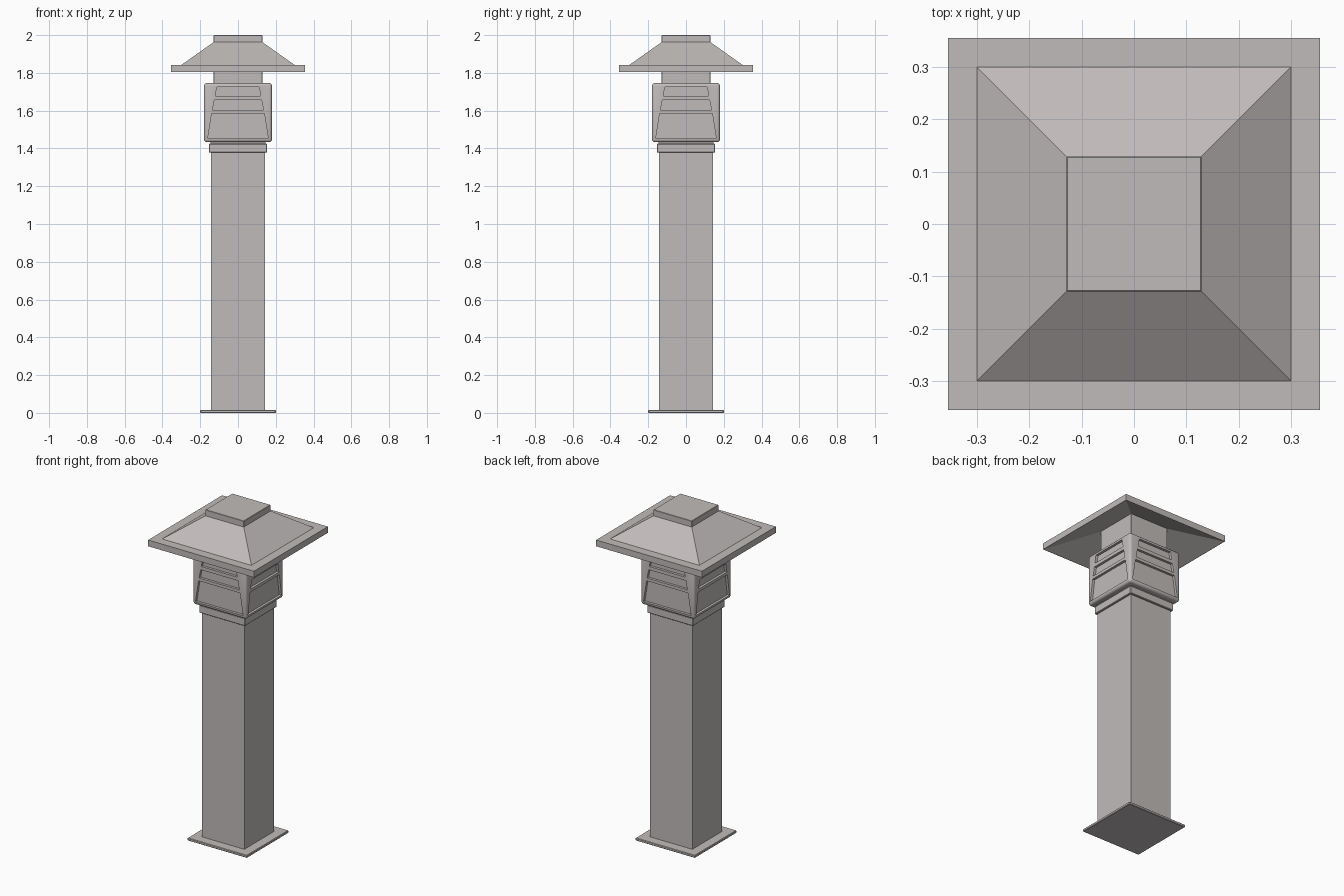
import bpy, bmesh, math
from mathutils import Matrix

cube = bpy.data.objects.get("Cube")
if cube:
    bpy.data.objects.remove(cube, do_unlink=True)

# One painted metal colour for everything
metal = bpy.data.materials.new("warm grey metal")
colour = (0.53, 0.50, 0.49, 1)
metal.use_nodes = True
metal.diffuse_color = colour
metal.node_tree.nodes["Principled BSDF"].inputs["Base Color"].default_value = colour


def add_object(name, bm):
    bmesh.ops.recalc_face_normals(bm, faces=bm.faces)
    mesh = bpy.data.meshes.new(name)
    bm.to_mesh(mesh)
    bm.free()
    mesh.materials.append(metal)
    obj = bpy.data.objects.new(name, mesh)
    bpy.context.collection.objects.link(obj)
    return obj


def square_loft(name, profile, closed=False):
    """Loft square rings through (half width, height) points."""
    bm = bmesh.new()
    corners = [(-1, -1), (1, -1), (1, 1), (-1, 1)]
    rings = [[bm.verts.new((sx * w, sy * w, z)) for sx, sy in corners] for w, z in profile]
    pairs = list(zip(rings, rings[1:]))
    if closed:
        pairs.append((rings[-1], rings[0]))
    else:
        bm.faces.new(rings[0])
        bm.faces.new(rings[-1])
    for a, b in pairs:
        for i in range(4):
            j = (i + 1) % 4
            bm.faces.new((a[i], a[j], b[j], b[i]))
    return add_object(name, bm)


def bevel(obj, width, segments):
    mod = obj.modifiers.new("Rounded edges", 'BEVEL')
    mod.width = width
    mod.segments = segments


def apply_modifiers(obj):
    bpy.context.view_layer.objects.active = obj
    for mod in list(obj.modifiers):
        bpy.ops.object.modifier_apply(modifier=mod.name)


# Base plate, post and stepped collar
bevel(square_loft("base_plate", [(0.2, 0), (0.2, 0.016)]), 0.003, 1)
square_loft("post", [(0.142, 0.016), (0.142, 1.38)])
bevel(square_loft("collar", [(0.154, 1.378), (0.154, 1.425)]), 0.003, 1)
square_loft("collar_groove", [(0.145, 1.425), (0.145, 1.434)])

# Lamp housing with rounded edges
housing = square_loft("lamp_housing", [(0.18, 1.433), (0.18, 1.746)])
bevel(housing, 0.015, 3)

# Tapered louvre recesses: bottom height, top height, bottom and top half widths
louvres = [(1.453, 1.585, 0.16, 0.139),
           (1.603, 1.656, 0.135, 0.125),
           (1.677, 1.725, 0.12, 0.112)]
depth = 0.015
bm = bmesh.new()
for side in range(4):
    turn = Matrix.Rotation(side * math.pi / 2, 3, 'Z')
    for low, high, wide, narrow in louvres:
        outline = [(-wide, low), (wide, low), (narrow, high), (-narrow, high)]
        inner, outer = [[bm.verts.new(turn @ Matrix.Translation((x, y, z)).to_translation())
                         for x, z in outline] for y in (depth - 0.18, -0.2)]
        bm.faces.new(inner)
        bm.faces.new(outer)
        for i in range(4):
            j = (i + 1) % 4
            bm.faces.new((inner[i], inner[j], outer[j], outer[i]))
cutter = add_object("louvre_cutter", bm)
cutter.hide_render = True
cut = housing.modifiers.new("Louvre recesses", 'BOOLEAN')
cut.operation = 'DIFFERENCE'
cut.solver = 'EXACT'
cut.object = cutter
apply_modifiers(housing)
bpy.data.objects.remove(cutter, do_unlink=True)

# Neck running up through the roof to the square cap
bevel(square_loft("neck_and_cap", [(0.129, 1.74), (0.129, 2)]), 0.002, 1)

# Flared roof shell, hollow underneath
square_loft("roof", [(0.12, 1.965), (0.129, 1.963), (0.3, 1.842), (0.355, 1.842),
                     (0.355, 1.804), (0.35, 1.804), (0.12, 1.905)], closed=True)

# Smooth the rounded housing while keeping its edges crisp
bpy.ops.object.select_all(action='DESELECT')
housing.select_set(True)
bpy.context.view_layer.objects.active = housing
bpy.ops.object.shade_smooth_by_angle(angle=math.radians(35))
